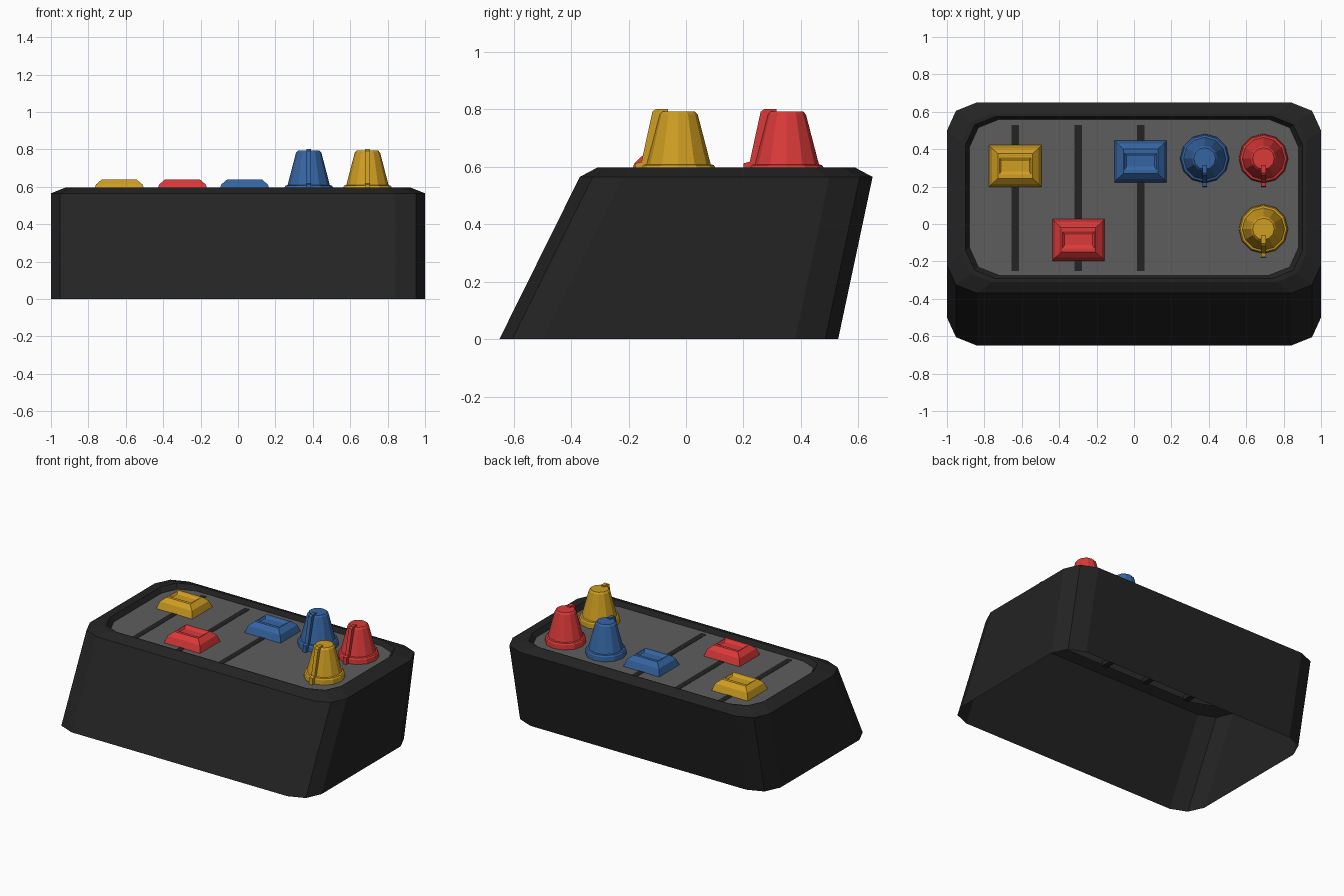
import bpy, bmesh, math

if "Cube" in bpy.data.objects:
    bpy.data.objects.remove(bpy.data.objects["Cube"])


def material(name, rgb):
    m = bpy.data.materials.new(name)
    m.diffuse_color = (*rgb, 1)
    m.use_nodes = True
    m.node_tree.nodes["Principled BSDF"].inputs["Base Color"].default_value = m.diffuse_color
    return m


BLACK = material("black plastic", (0.017, 0.017, 0.017))
GREY = material("grey panel", (0.11, 0.11, 0.11))
BLUE = material("blue", (0.036, 0.13, 0.36))
RED = material("red", (0.70, 0.042, 0.04))
YELLOW = material("yellow", (0.62, 0.34, 0.016))


def loft(name, loops, mat, cap_start=False, cap_end=False, recalc=True):
    """Skin a list of equal-length vertex loops."""
    bm = bmesh.new()
    rings = [[bm.verts.new(p) for p in loop] for loop in loops]
    n = len(rings[0])
    for a, b in zip(rings, rings[1:]):
        for i in range(n):
            j = (i + 1) % n
            bm.faces.new((a[i], a[j], b[j], b[i]))
    if cap_start:
        bm.faces.new(rings[0][::-1])
    if cap_end:
        bm.faces.new(rings[-1])
    if recalc:
        bmesh.ops.recalc_face_normals(bm, faces=bm.faces)
    me = bpy.data.meshes.new(name)
    bm.to_mesh(me)
    bm.free()
    me.materials.append(mat)
    ob = bpy.data.objects.new(name, me)
    bpy.context.collection.objects.link(ob)
    return ob


def rounded_rect(hx, y0, y1, z, cx=0.16, cy=0.15):
    """Rectangle outline with two-segment corners, counter-clockwise."""
    mid, hy = (y0 + y1) / 2, (y1 - y0) / 2
    corner = [(hx, hy - cy), (hx - 0.3 * cx, hy - 0.3 * cy), (hx - cx, hy)]
    pts = []
    for sx, sy, step in ((1, 1, 1), (-1, 1, -1), (-1, -1, 1), (1, -1, -1)):
        pts += [(sx * x, mid + sy * y, z) for x, y in corner[::step]]
    return pts


def rect(cx, cy, hx, hy, z):
    return [(cx + sx * hx, cy + sy * hy, z)
            for sx, sy in ((-1, -1), (1, -1), (1, 1), (-1, 1))]


# Leaning case shell, open underneath, with a bevelled rim
PANEL_Z = 0.565
loft("case", [
    rounded_rect(1.0, -0.65, 0.53, 0.0),
    rounded_rect(1.0, -0.37, 0.65, 0.565),
    rounded_rect(0.92, -0.31, 0.59, 0.597),
    rounded_rect(0.90, -0.292, 0.575, 0.597),
    rounded_rect(0.88, -0.275, 0.56, PANEL_Z),
], BLACK, recalc=False)

# Control panel
loft("panel", [rounded_rect(0.88, -0.275, 0.56, PANEL_Z)], GREY, cap_end=True, recalc=False)

# Slider slots
SLOTS = (-0.635, -0.297, 0.035)
for x in SLOTS:
    loft("slider_slot", [rect(x, 0.14, 0.02, 0.39, z) for z in (0.535, PANEL_Z + 0.002)],
         BLACK, True, True)


def slider(name, x, y, mat):
    """Bevelled cap with a shallow finger groove along its top."""
    ob = loft(name, [
        rect(x, y, 0.14, 0.112, PANEL_Z),
        rect(x, y, 0.125, 0.095, 0.612),
        rect(x, y, 0.092, 0.066, 0.64),
        rect(x, y, 0.085, 0.045, 0.64),
        rect(x, y, 0.075, 0.028, 0.63),
    ], mat, cap_end=True)
    return ob


slider("slider_cap_left", SLOTS[0], 0.31, YELLOW)
slider("slider_cap_middle", SLOTS[1], -0.085, RED)
slider("slider_cap_right", SLOTS[2], 0.335, BLUE)


def knob(name, x, y, mat, sides=12):
    """Tapered faceted knob with a base flange and a pointer fin."""
    profile = [(0.132, PANEL_Z), (0.130, 0.597), (0.124, 0.606), (0.113, 0.609),
               (0.068, 0.782), (0.058, 0.793)]
    loops = []
    for r, z in profile:
        loops.append([(x + r * math.cos(2 * math.pi * i / sides),
                       y + r * math.sin(2 * math.pi * i / sides), z) for i in range(sides)])
    loft(name, loops, mat, cap_end=True)
    fin = [(-0.035, 0.78), (-0.035, 0.802), (-0.077, 0.802), (-0.09, 0.792),
           (-0.128, 0.618), (-0.150, 0.612), (-0.152, PANEL_Z), (-0.06, PANEL_Z)]
    loft(name + "_pointer", [[(x + s * 0.013, y + py, pz) for py, pz in fin] for s in (-1, 1)],
         mat, True, True)


knob("knob_inner", 0.378, 0.35, BLUE)
knob("knob_outer_back", 0.692, 0.35, RED)
knob("knob_outer_front", 0.692, -0.027, YELLOW)
